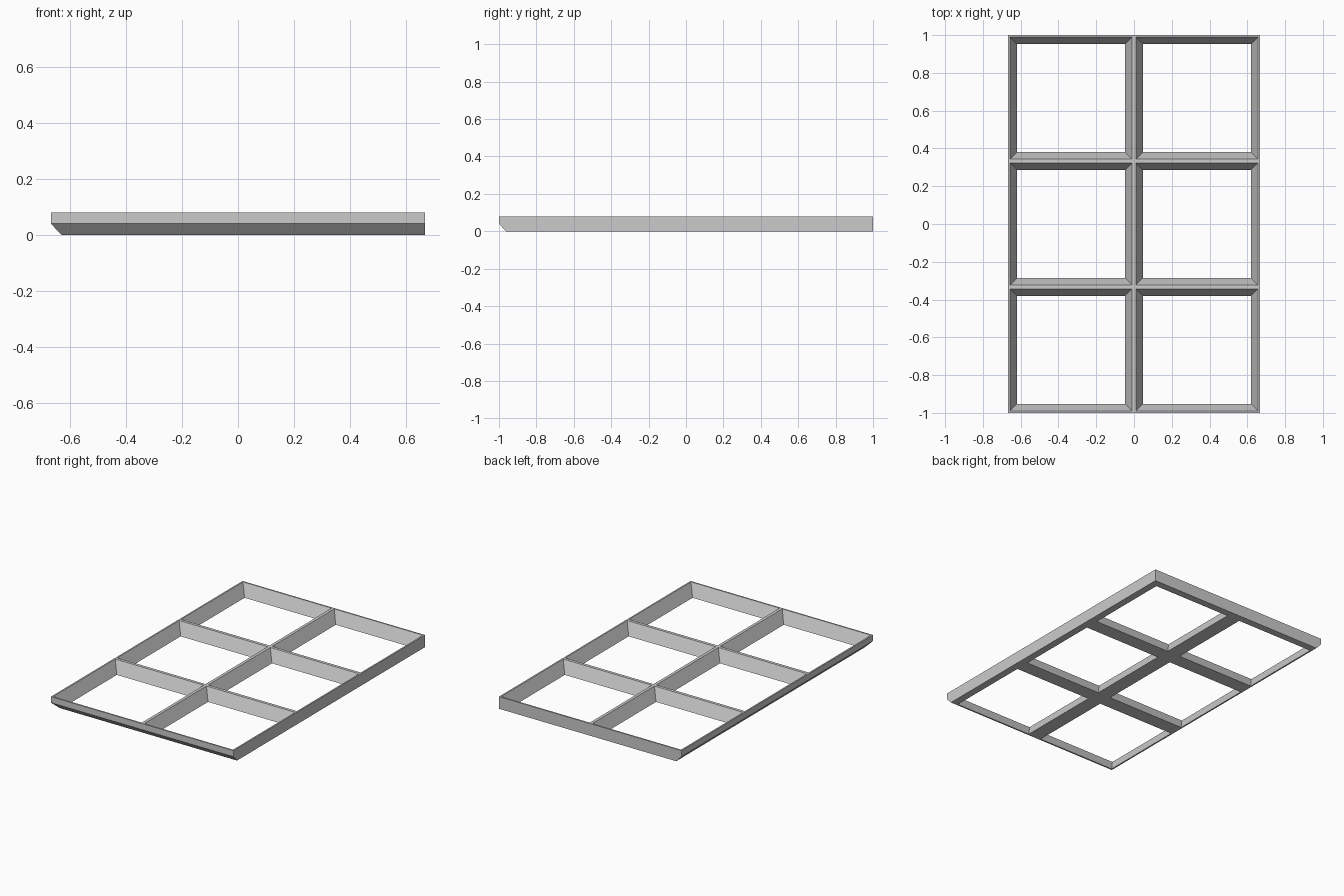
import bpy, bmesh
from mathutils import Vector

HALF_X, HALF_Y, HEIGHT = 2 / 3, 1.0, 0.08
COLS, ROWS = 2, 3
CELL = 2 / 3
TOP_MARGIN, BOTTOM_MARGIN = 0.01, 0.048   # half width of the bars
CHAMFER_IN, CHAMFER_UP = 0.038, 0.04

old = bpy.data.objects.get("Cube")
if old:
    bpy.data.objects.remove(old, do_unlink=True)

grey = bpy.data.materials.new("grey")
grey.use_nodes = True
colour = (0.6, 0.6, 0.6, 1)
grey.diffuse_color = colour
grey.node_tree.nodes["Principled BSDF"].inputs["Base Color"].default_value = colour

bm = bmesh.new()


def square(cx, cy, margin, z):
    """Four corners of a cell, drawn in by a margin."""
    h = CELL / 2 - margin
    return [bm.verts.new((cx + sx * h, cy + sy * h, z))
            for sx, sy in ((-1, -1), (1, -1), (1, 1), (-1, 1))]


def on_border(a, b):
    mid = (a.co + b.co) / 2
    return abs(mid.x) > HALF_X - 0.001 or abs(mid.y) > HALF_Y - 0.001


# Each cell is a ring of bars whose inner walls slope in towards the bottom
for col in range(COLS):
    for row in range(ROWS):
        cx = -HALF_X + CELL * (col + 0.5)
        cy = -HALF_Y + CELL * (row + 0.5)
        loops = [square(cx, cy, 0, 0), square(cx, cy, 0, HEIGHT),
                 square(cx, cy, TOP_MARGIN, HEIGHT),
                 square(cx, cy, BOTTOM_MARGIN, 0)]
        for k in range(4):
            lower, upper = loops[k], loops[(k + 1) % 4]
            for i in range(4):
                j = (i + 1) % 4
                # Outer walls only belong on the rim of the whole frame
                if k or on_border(lower[i], lower[j]):
                    bm.faces.new((lower[i], lower[j], upper[j], upper[i]))
bmesh.ops.remove_doubles(bm, verts=bm.verts[:], dist=0.0005)

# Chamfer under the front and right edges
for axis, half in ((Vector((1, 0, 0)), HALF_X), (Vector((0, 1, 0)), HALF_Y)):
    outward = -axis * CHAMFER_UP - Vector((0, 0, CHAMFER_IN))
    cut = bmesh.ops.bisect_plane(
        bm, geom=bm.verts[:] + bm.edges[:] + bm.faces[:], dist=0.00001,
        plane_co=-axis * half + Vector((0, 0, CHAMFER_UP)),
        plane_no=outward, clear_outer=True)
    rim = [e for e in bm.edges if e.is_boundary]
    bmesh.ops.holes_fill(bm, edges=rim, sides=0)

bmesh.ops.recalc_face_normals(bm, faces=bm.faces[:])
mesh = bpy.data.meshes.new("window_frame")
bm.to_mesh(mesh)
bm.free()
mesh.materials.append(grey)
frame = bpy.data.objects.new("window_frame", mesh)
bpy.context.collection.objects.link(frame)
